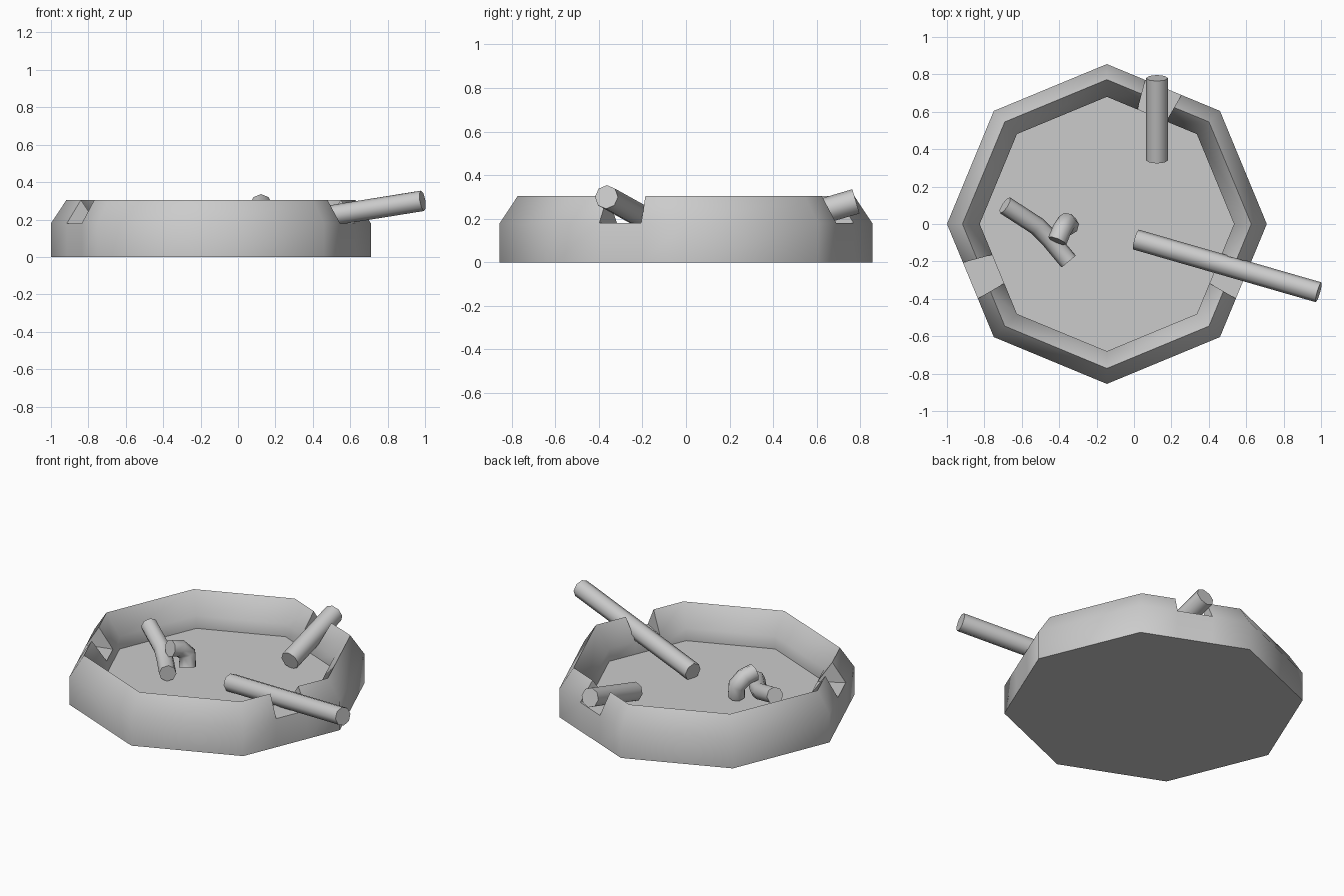
import bpy, bmesh
from math import radians, cos, sin

if "Cube" in bpy.data.objects:
    bpy.data.objects.remove(bpy.data.objects["Cube"])

CX = -0.145
NOTCHES = (67.5, 202.5, 337.5)


def side_factor(deg):
    # distance of an octagon side at this angle, relative to the corner radius
    off = (deg % 45) - 22.5
    return cos(radians(22.5)) / cos(radians(off))


def shade(obj, angle):
    bpy.ops.object.select_all(action='DESELECT')
    obj.select_set(True)
    bpy.context.view_layer.objects.active = obj
    bpy.ops.object.shade_smooth_by_angle(angle=radians(angle))


# Octagonal dish: one profile swept round, lowered between notch edges
full = [(0.855, 0), (0.855, 0.18), (0.772, 0.305), (0.68, 0.18), (0.68, 0.10)]
low = [(r, min(z, 0.18)) for r, z in full]
columns = []
for k in range(8):
    columns.append((k * 45, full))
    mid = k * 45 + 22.5
    if mid in NOTCHES:
        columns += [(mid - 7.5, full), (mid - 7.5, low),
                    (mid + 7.5, low), (mid + 7.5, full)]
bm = bmesh.new()
rings = []
for a, prof in columns:
    f, t = side_factor(a), radians(a)
    rings.append([bm.verts.new((CX + r * f * cos(t), r * f * sin(t), z)) for r, z in prof])
for i, ring in enumerate(rings):
    nxt = rings[(i + 1) % len(rings)]
    if columns[i][0] == columns[(i + 1) % len(rings)][0]:
        # notch cheek
        hi, lo = (ring, nxt) if columns[i][1] is full else (nxt, ring)
        bm.faces.new((hi[1], hi[2], lo[2]))
        bm.faces.new((hi[2], hi[3], lo[2]))
        continue
    for j in range(len(full) - 1):
        bm.faces.new((ring[j], nxt[j], nxt[j + 1], ring[j + 1]))
bmesh.ops.remove_doubles(bm, verts=bm.verts, dist=1e-5)
# base and bowl floor
for z in (0, 0.10):
    edges = [e for e in bm.edges if e.is_boundary and all(abs(v.co.z - z) < 1e-4 for v in e.verts)]
    bmesh.ops.contextual_create(bm, geom=edges)
bmesh.ops.recalc_face_normals(bm, faces=bm.faces)
me = bpy.data.meshes.new("dish")
bm.to_mesh(me)
bm.free()
dish = bpy.data.objects.new("dish", me)
bpy.context.collection.objects.link(dish)
shade(dish, 75)


# Cigarettes and stubs: eight-sided tubes along short paths
def tube(name, points, radius):
    cu = bpy.data.curves.new(name, 'CURVE')
    cu.dimensions = '3D'
    cu.bevel_depth = radius
    cu.bevel_resolution = 2
    cu.use_fill_caps = True
    sp = cu.splines.new('POLY')
    sp.points.add(len(points) - 1)
    for p, co in zip(sp.points, points):
        p.co = (*co, 1)
    obj = bpy.data.objects.new(name, cu)
    bpy.context.collection.objects.link(obj)
    bpy.ops.object.select_all(action='DESELECT')
    obj.select_set(True)
    bpy.context.view_layer.objects.active = obj
    bpy.ops.object.convert(target='MESH')
    shade(bpy.context.view_layer.objects.active, 50)


tube("long_cigarette", [(0.01, -0.083, 0.143), (0.987, -0.365, 0.30)], 0.055)
tube("short_cigarette", [(0.123, 0.34, 0.15), (0.123, 0.78, 0.28)], 0.058)
tube("bent_stub", [(-0.69, 0.10, 0.25), (-0.52, -0.01, 0.185),
                   (-0.45, -0.08, 0.155), (-0.35, -0.20, 0.15)], 0.05)
tube("crushed_stub", [(-0.41, -0.09, 0.25), (-0.385, -0.03, 0.235),
                      (-0.36, 0.01, 0.19), (-0.345, -0.01, 0.12)], 0.052)
